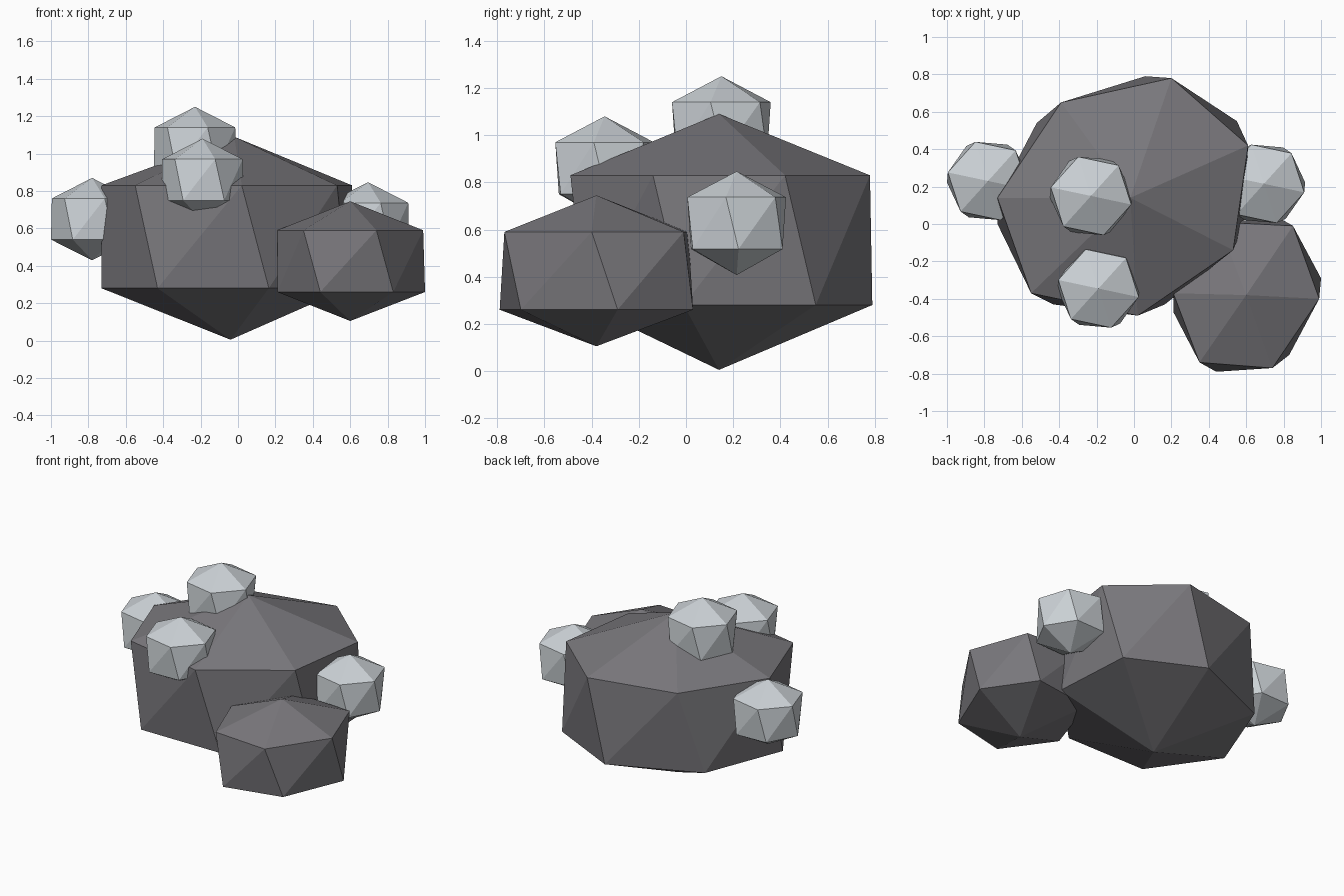
import bpy
import bmesh
from math import cos, sin, radians

default_cube = bpy.data.objects.get("Cube")
if default_cube:
    bpy.data.objects.remove(default_cube, do_unlink=True)


def make_material(name, colour):
    material = bpy.data.materials.new(name)
    material.use_nodes = True
    material.diffuse_color = (*colour, 1)
    shader = material.node_tree.nodes["Principled BSDF"]
    shader.inputs["Base Color"].default_value = (*colour, 1)
    shader.inputs["Roughness"].default_value = 0.9
    return material


dark_stone = make_material("dark grey stone", (0.19, 0.185, 0.2))
pale_stone = make_material("pale grey stone", (0.6, 0.64, 0.67))


def make_stone(name, material, top, bottom, upper, lower, upper_z, lower_z):
    """Faceted stone: two twisted rings of corners closed by a point at each end."""
    bm = bmesh.new()
    tip = bm.verts.new(top)
    base = bm.verts.new(bottom)
    high = [bm.verts.new((x, y, upper_z)) for x, y in upper]
    low = [bm.verts.new((x, y, lower_z)) for x, y in lower]
    count = len(high)
    for i in range(count):
        j = (i + 1) % count
        bm.faces.new((tip, high[i], high[j]))
        bm.faces.new((high[i], low[i], high[j]))
        bm.faces.new((high[j], low[i], low[j]))
        bm.faces.new((base, low[j], low[i]))
    bmesh.ops.recalc_face_normals(bm, faces=bm.faces)
    mesh = bpy.data.meshes.new(name)
    bm.to_mesh(mesh)
    bm.free()
    mesh.materials.append(material)
    stone = bpy.data.objects.new(name, mesh)
    bpy.context.scene.collection.objects.link(stone)
    return stone


def ring(x, y, radius, phase, sides=6):
    angles = [radians(phase + 360 * i / sides) for i in range(sides)]
    return [(x + radius * cos(a), y + radius * sin(a)) for a in angles]


# Main boulder, seven uneven sides
make_stone(
    "large_boulder", dark_stone, (-0.02, 0.14, 1.09), (-0.04, 0.14, 0.005),
    [(0.61, 0.42), (0.2, 0.78), (-0.39, 0.65), (-0.73, 0.14),
     (-0.55, -0.37), (0.02, -0.49), (0.53, -0.14)],
    [(0.55, 0.55), (0.06, 0.79), (-0.52, 0.54), (-0.73, 0),
     (-0.43, -0.43), (0.165, -0.43), (0.585, -0.01)],
    0.83, 0.28)

# Smaller boulder beside it, six uneven sides
make_stone(
    "small_boulder", dark_stone, (0.6, -0.38, 0.745), (0.6, -0.38, 0.105),
    [(0.99, -0.4), (0.85, -0.01), (0.45, 0.01),
     (0.21, -0.37), (0.35, -0.74), (0.74, -0.77)],
    [(1, -0.29), (0.78, 0.03), (0.36, -0.03),
     (0.21, -0.47), (0.44, -0.79), (0.83, -0.7)],
    0.59, 0.26)

# Pale stones lodged in the boulder
pale_stones = {
    "top_pale_stone": (-0.23, 0.15, 1.03),
    "front_pale_stone": (-0.19, -0.345, 0.86),
    "right_pale_stone": (-0.78, 0.23, 0.65),
    "left_pale_stone": (0.695, 0.215, 0.627),
}
for name, (x, y, z) in pale_stones.items():
    make_stone(name, pale_stone, (x, y, z + 0.22), (x, y, z - 0.22),
               ring(x, y, 0.22, -12), ring(x, y, 0.22, 2),
               z + 0.11, z - 0.11)
